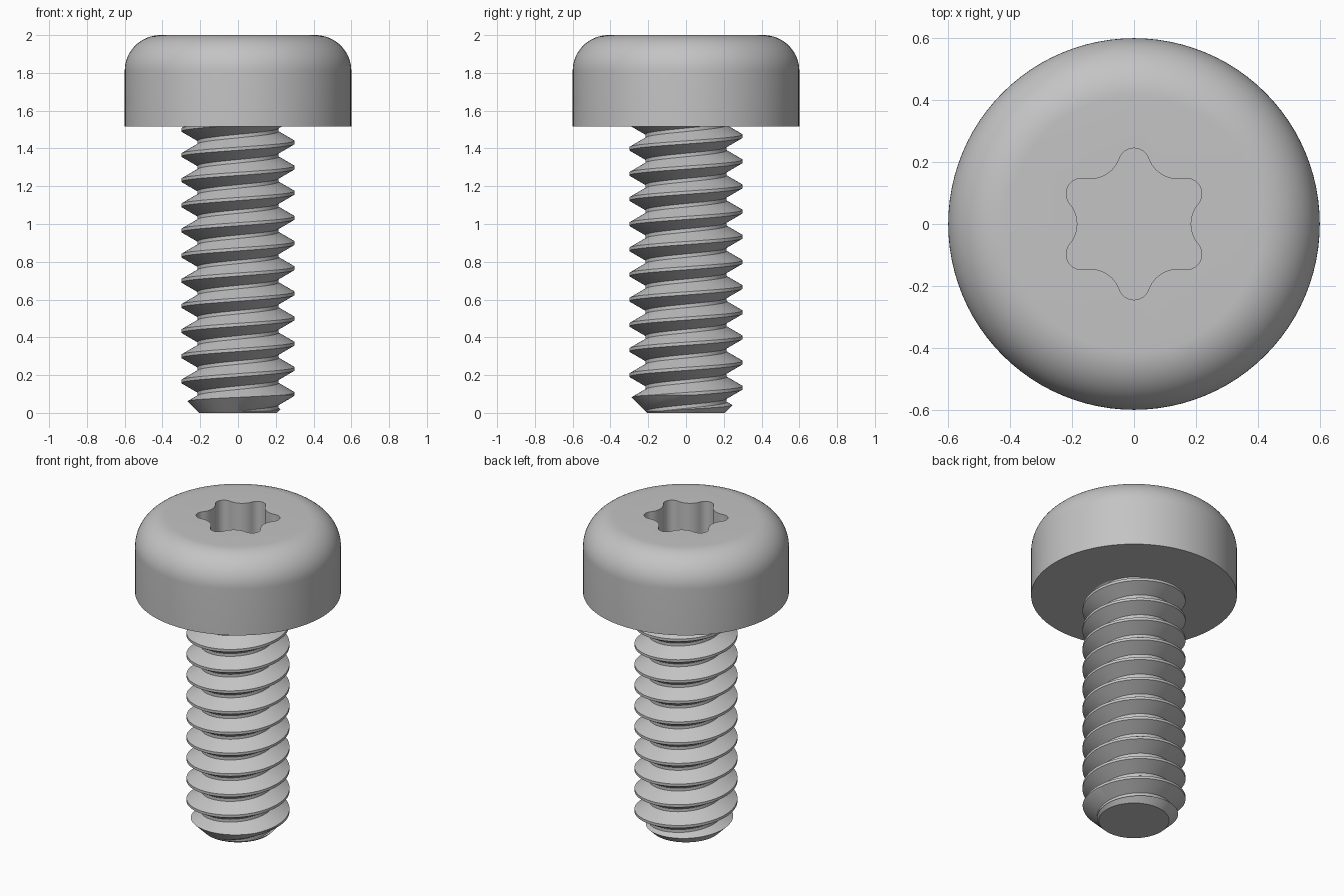
import bpy
import bmesh
import math
from math import cos, sin, pi, radians
from mathutils import Vector

cube = bpy.data.objects.get("Cube")
if cube:
    bpy.data.objects.remove(cube, do_unlink=True)

GREY = (0.55, 0.55, 0.55, 1)
steel = bpy.data.materials.new("grey steel")
steel.diffuse_color = GREY
steel.use_nodes = True
steel.node_tree.nodes["Principled BSDF"].inputs["Base Color"].default_value = GREY

SEGMENTS = 96
HEAD_BASE = 1.515


def to_object(name, bm):
    bmesh.ops.recalc_face_normals(bm, faces=bm.faces)
    mesh = bpy.data.meshes.new(name)
    bm.to_mesh(mesh)
    bm.free()
    mesh.materials.append(steel)
    obj = bpy.data.objects.new(name, mesh)
    bpy.context.collection.objects.link(obj)
    return obj


def lathe(name, profile):
    """Closed solid from (radius, z) points, capped at both ends."""
    bm = bmesh.new()
    rings = [[bm.verts.new((r * cos(2 * pi * i / SEGMENTS), r * sin(2 * pi * i / SEGMENTS), z))
              for i in range(SEGMENTS)] for r, z in profile]
    for low, high in zip(rings, rings[1:]):
        for i in range(SEGMENTS):
            k = (i + 1) % SEGMENTS
            bm.faces.new((low[i], low[k], high[k], high[i]))
    bm.faces.new(rings[0])
    bm.faces.new(rings[-1])
    return to_object(name, bm)


def select_only(obj):
    bpy.ops.object.select_all(action='DESELECT')
    obj.select_set(True)
    bpy.context.view_layer.objects.active = obj


def combine(obj, tool, operation):
    """Apply a boolean and discard the tool."""
    mod = obj.modifiers.new("cut", 'BOOLEAN')
    mod.operation = operation
    mod.solver = 'EXACT'
    mod.object = tool
    select_only(obj)
    bpy.ops.object.modifier_apply(modifier=mod.name)
    bpy.data.objects.remove(tool, do_unlink=True)


def arc(centre, radius, start, end, steps):
    return [centre + radius * Vector((cos(a), sin(a)))
            for a in (start + (end - start) * i / steps for i in range(steps + 1))]


# Head: straight wall with a rounded shoulder and flat top
ROUND = 0.19
shoulder = arc(Vector((0.6 - ROUND, 2 - ROUND)), ROUND, 0, pi / 2, 16)
head = lathe("head", [(0.6, HEAD_BASE)] + [tuple(p) for p in shoulder])

# Six-lobed drive socket: convex lobes joined by tangent concave arcs
LOBE_R, LOBE_D = 0.05, 0.195
HOLLOW_R, HOLLOW_D = 0.10, 0.283
outline = []
for k in range(6):
    a = radians(30 + 60 * k)
    b = a + pi / 6
    lobe = LOBE_D * Vector((cos(a), sin(a)))
    hollow = HOLLOW_D * Vector((cos(b), sin(b)))
    spread = radians(70.5)
    half = radians(40.5)
    outline += arc(lobe, LOBE_R, a - spread, a + spread, 12)
    outline += arc(hollow, HOLLOW_R, b + pi + half, b + pi - half, 12)[1:-1]

bm = bmesh.new()
floor = bm.faces.new([bm.verts.new((p.x, p.y, 1.73)) for p in outline])
walls = bmesh.ops.extrude_face_region(bm, geom=[floor], use_keep_orig=True)
bmesh.ops.translate(bm, vec=(0, 0, 0.4),
                    verts=[v for v in walls["geom"] if isinstance(v, bmesh.types.BMVert)])
combine(head, to_object("socket_cutter", bm), 'DIFFERENCE')

# Threaded shank: a ridge profile swept along a helix, each turn joined to the next
PITCH, CREST, ROOT = 0.1332, 0.30, 0.215
flat = PITCH / 16
foot = flat + (CREST - ROOT) * math.tan(pi / 6)
ridge = [(ROOT, -foot), (CREST, -flat), (CREST, flat), (ROOT, foot)]
bm = bmesh.new()
columns = []
for i in range(-3 * SEGMENTS, 13 * SEGMENTS):
    a = 2 * pi * i / SEGMENTS
    z = 0.10 + PITCH * i / SEGMENTS
    columns.append([bm.verts.new((r * cos(a), r * sin(a), z + dz)) for r, dz in ridge])
for i in range(len(columns) - 1):
    p, q = columns[i], columns[i + 1]
    if i + 1 + SEGMENTS < len(columns):
        p = p + [columns[i + SEGMENTS][0]]
        q = q + [columns[i + 1 + SEGMENTS][0]]
    for j in range(len(p) - 1):
        bm.faces.new((p[j], q[j], q[j + 1], p[j + 1]))

# Trim the ragged ends and cap them
for height, up in ((-0.06, -1), (1.6, 1)):
    cut = bmesh.ops.bisect_plane(bm, geom=bm.verts[:] + bm.edges[:] + bm.faces[:], dist=1e-6,
                                 plane_co=(0, 0, height), plane_no=(0, 0, up), clear_outer=True)
    rim = [e for e in cut["geom_cut"] if isinstance(e, bmesh.types.BMEdge)]
    bmesh.ops.edgeloop_fill(bm, edges=rim)
shank = to_object("threaded_shank", bm)

# Chamfered tip and flat ends
envelope = lathe("tip_envelope", [(0.205, 0), (0.335, 0.13), (0.335, HEAD_BASE + 0.005)])
combine(shank, envelope, 'INTERSECT')

for obj in (head, shank):
    select_only(obj)
    bpy.ops.object.shade_smooth_by_angle(angle=radians(25))
